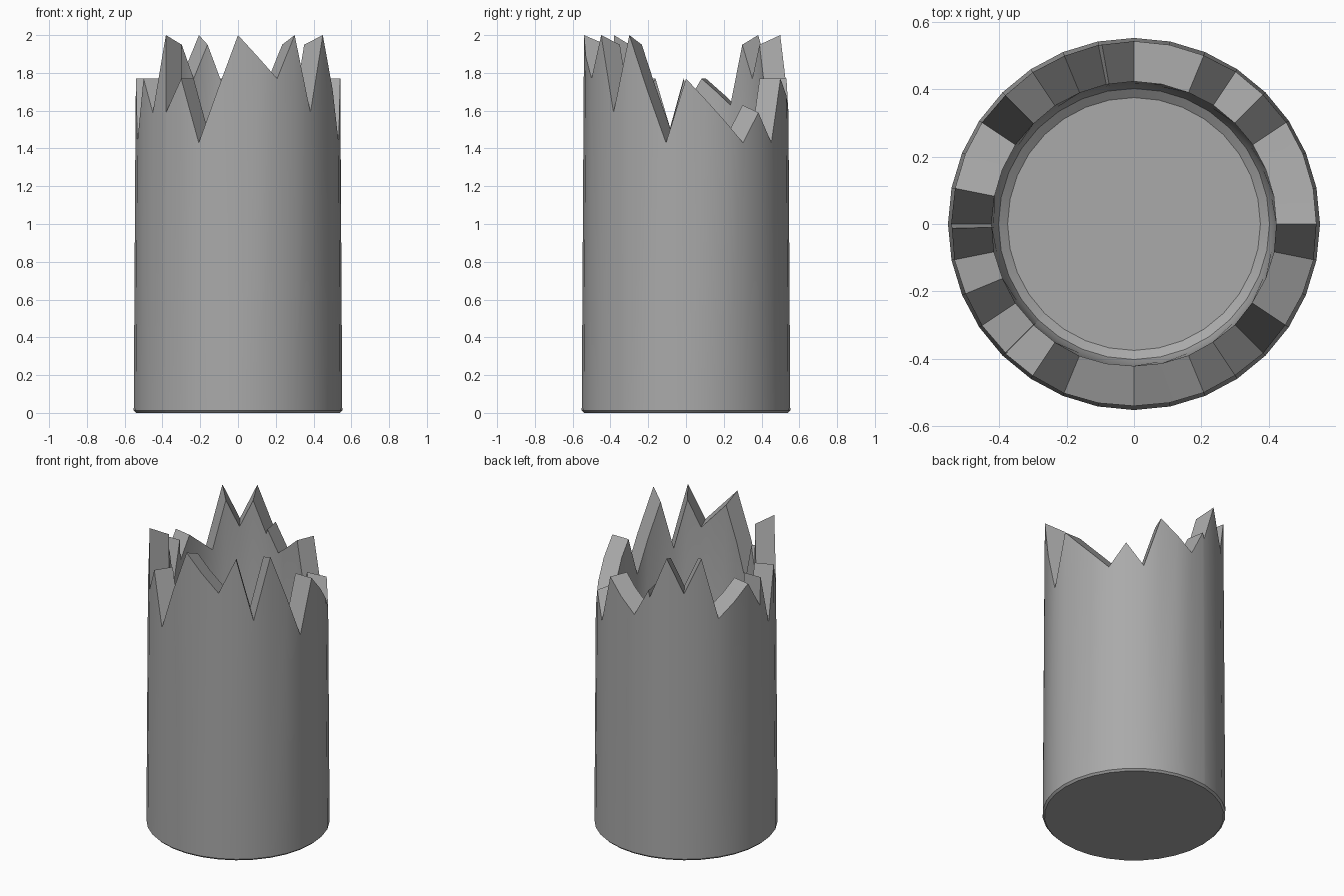
import bpy
import bmesh
import math

cube = bpy.data.objects.get("Cube")
if cube:
    bpy.data.objects.remove(cube, do_unlink=True)

SIDES = 32
PEAK, MID, LOW, VALLEY = 2.0, 1.77, 1.59, 1.43
SCALE = 0.78          # inner rim relative to outer rim
FLOOR = 0.13

# Jagged rim: side number counted from the front towards +x, and height
rim = [(0, PEAK), (2, MID), (3, PEAK), (4, LOW), (5, PEAK), (7, VALLEY),
       (8, MID), (11, VALLEY), (12, LOW), (13, VALLEY), (14, MID), (16, LOW),
       (16.9, MID), (17, 1.73), (18, PEAK), (19, MID), (20, PEAK), (21, LOW),
       (23, MID), (24, LOW), (24.12, MID), (25, VALLEY), (26, MID),
       (27, LOW), (28, PEAK), (28.03, LOW), (29, MID), (30, VALLEY),
       (32, PEAK)]

# Fill in the plain side corners between the break points
columns = []
for (a, za), (b, zb) in zip(rim, rim[1:]):
    stops = [a] + [i for i in range(SIDES) if a < i < b]
    columns += [(s, za + (zb - za) * (s - a) / (b - a)) for s in stops]


def flat_radius(side, radius):
    """Keep in-between columns on the straight side of the polygon."""
    step = 2 * math.pi / SIDES
    offset = (side % 1 - 0.5) * step
    return radius * math.cos(step / 2) / math.cos(offset)


def make_material(name, value):
    mat = bpy.data.materials.new(name)
    mat.use_nodes = True
    colour = (value, value, value, 1)
    mat.diffuse_color = colour
    mat.node_tree.nodes["Principled BSDF"].inputs["Base Color"].default_value = colour
    return mat


# Hollow broken cylinder: one profile per column, bridged around the axis
bm = bmesh.new()
profiles = []
for side, top in columns:
    angle = side * 2 * math.pi / SIDES
    outer = 0.552 - 0.006 * top
    inner_top = MID + (top - MID) * SCALE
    profile = [(0.54, 0), (0.552, 0.012), (outer, top),
               (outer * SCALE, inner_top), (0.415, FLOOR + 0.06),
               (0.402, FLOOR + 0.02), (0.375, FLOOR)]
    ring = []
    for radius, z in profile:
        r = flat_radius(side, radius)
        ring.append(bm.verts.new((r * math.sin(angle), -r * math.cos(angle), z)))
    profiles.append(ring)

for this, following in zip(profiles, profiles[1:] + profiles[:1]):
    for k in range(len(this) - 1):
        bm.faces.new((this[k], following[k], following[k + 1], this[k + 1]))
bm.faces.new([p[0] for p in reversed(profiles)])
bm.faces.new([p[-1] for p in profiles])
bmesh.ops.recalc_face_normals(bm, faces=bm.faces)

mesh = bpy.data.meshes.new("broken_cylinder")
bm.to_mesh(mesh)
bm.free()
body = bpy.data.objects.new("broken_cylinder", mesh)
bpy.context.collection.objects.link(body)
mesh.materials.append(make_material("stone_grey", 0.4))

# Smooth walls with crisp broken edges
bpy.ops.object.select_all(action="DESELECT")
body.select_set(True)
bpy.context.view_layer.objects.active = body
bpy.ops.object.shade_smooth_by_angle(angle=math.radians(30))
